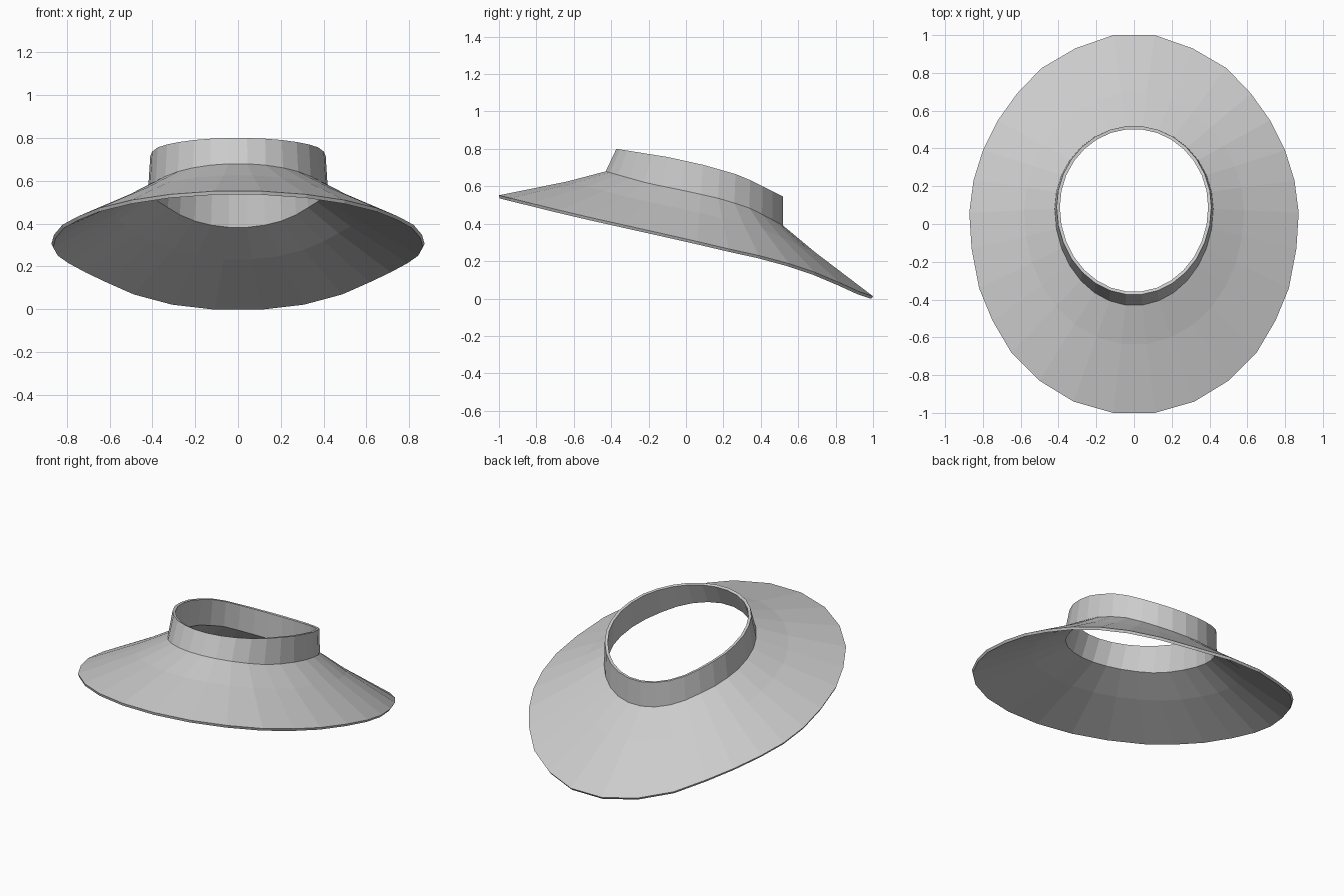
import bpy, bmesh, math

if "Cube" in bpy.data.objects:
    bpy.data.objects.remove(bpy.data.objects["Cube"])

# Half of the brim edge, back to front: x, y, z
RIM = [(.11, 1.0, .012), (.31, .93, .035), (.49, .825, .083), (.62, .69, .14),
       (.72, .55, .187), (.80, .39, .23), (.85, .23, .265), (.872, .06, .305),
       (.86, -.13, .348), (.82, -.34, .395), (.75, -.51, .433), (.65, -.68, .473),
       (.50, -.83, .510), (.32, -.94, .537), (.11, -1.0, .552)]

# Height along y of the crease and of the band's top edge
CREASE_Z = [(-.43, .68), (-.2, .615), (0, .575), (.2, .53), (.35, .48), (.52, .39)]
TOP_Z = [(-.37, .80), (-.1, .757), (.1, .713), (.3, .655), (.52, .545)]


def interp(curve, y):
    y = min(max(y, curve[0][0]), curve[-1][0])
    for (y0, z0), (y1, z1) in zip(curve, curve[1:]):
        if y <= y1:
            return z0 + (z1 - z0) * (y - y0) / (y1 - y0)


def egg(rx, cy, back, front, curve):
    """Half of an egg-shaped ring whose height follows a side curve."""
    pts = []
    for i in range(15):
        a = math.radians(6 + 12 * i)
        y = cy + math.cos(a) * (back if math.cos(a) > 0 else front)
        pts.append((rx * math.sin(a), y, interp(curve, y)))
    return pts


def mirrored(half):
    return half + [(-x, y, z) for x, y, z in reversed(half)]


crease = egg(.42, .08, .44, .512, CREASE_Z)
top = egg(.41, .09, .43, .465, TOP_Z)
# Slightly dished ring part way down the brim
middle = [tuple(c + (r - c) * .36 - (.008 if k == 2 else 0)
                for k, (c, r) in enumerate(zip(p, q))) for p, q in zip(crease, RIM)]

# Brim and head band as one continuous shell
bm = bmesh.new()
rings = [[bm.verts.new(p) for p in mirrored(h)] for h in (RIM, middle, crease, top)]
for lo, hi in zip(rings, rings[1:]):
    for i in range(30):
        j = (i + 1) % 30
        bm.faces.new((lo[j], lo[i], hi[i], hi[j]))
bm.normal_update()
if sum(f.normal.z for f in bm.faces) < 0:
    bmesh.ops.reverse_faces(bm, faces=bm.faces[:])
mesh = bpy.data.meshes.new("sun_visor")
bm.to_mesh(mesh)
bm.free()
visor = bpy.data.objects.new("sun_visor", mesh)
bpy.context.collection.objects.link(visor)

# Material thickness, inward
solid = visor.modifiers.new("thickness", 'SOLIDIFY')
solid.thickness = .017
solid.offset = -1
solid.use_even_offset = True
